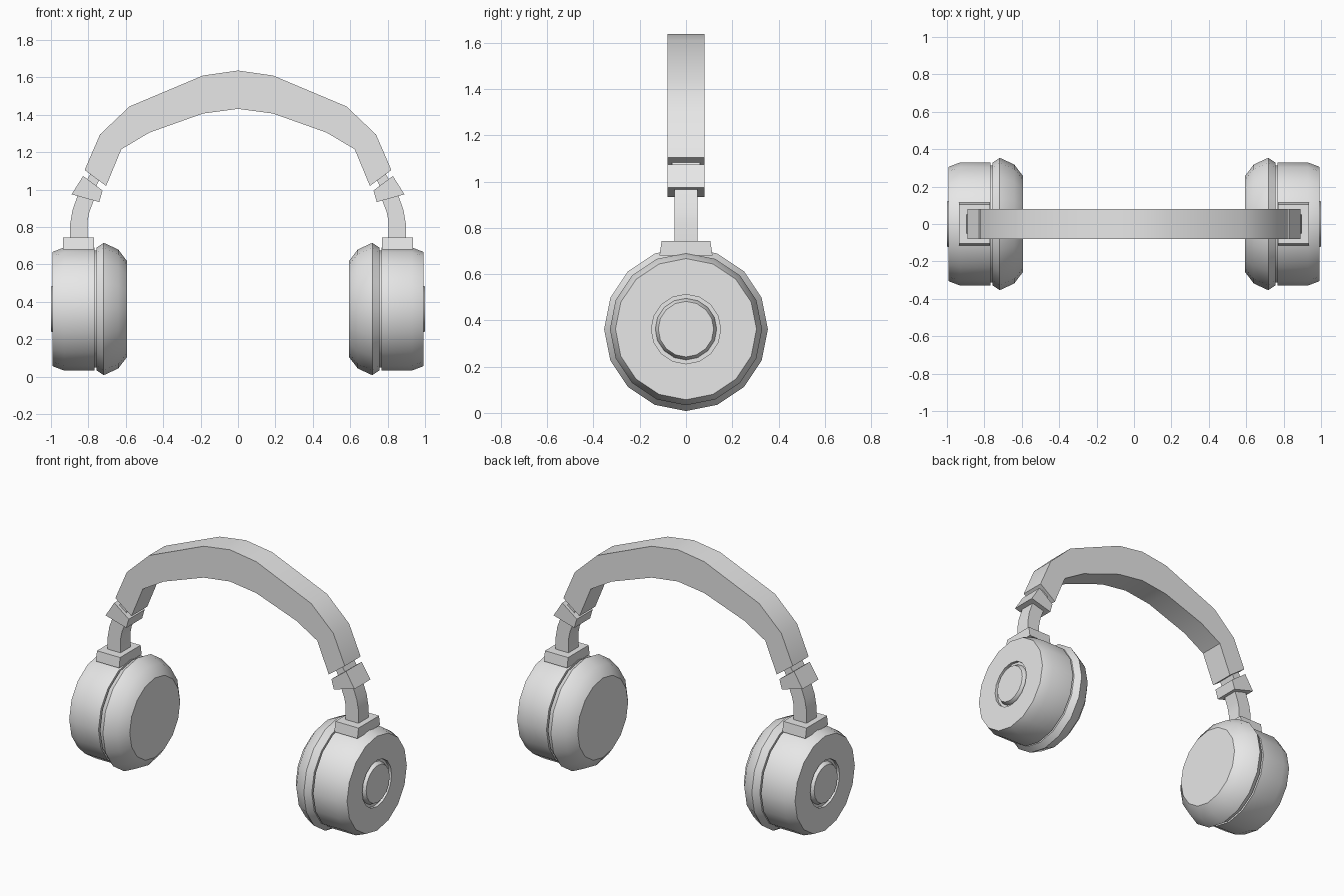
import bpy, bmesh, math

cube = bpy.data.objects.get("Cube")
if cube:
    bpy.data.objects.remove(cube, do_unlink=True)

GREY = (0.8, 0.8, 0.8, 1.0)
mat = bpy.data.materials.new("plain grey")
mat.use_nodes = True
mat.diffuse_color = GREY
mat.node_tree.nodes["Principled BSDF"].inputs["Base Color"].default_value = GREY

CUP_Z = 0.362
SIDES = 16


def finish(name, bm):
    """Turn a bmesh into a named object with sharp-edged smooth shading."""
    bmesh.ops.recalc_face_normals(bm, faces=bm.faces)
    mesh = bpy.data.meshes.new(name)
    bm.to_mesh(mesh)
    bm.free()
    mesh.materials.append(mat)
    obj = bpy.data.objects.new(name, mesh)
    bpy.context.collection.objects.link(obj)
    bpy.ops.object.select_all(action="DESELECT")
    obj.select_set(True)
    bpy.context.view_layer.objects.active = obj
    bpy.ops.object.shade_smooth_by_angle(angle=math.radians(30))
    return obj


def lathe(name, profile, side):
    """Revolve (x, radius) points about the ear axis and cap both ends."""
    bm = bmesh.new()
    rings = []
    for x, r in profile:
        angles = [math.tau * i / SIDES for i in range(SIDES)]
        rings.append([bm.verts.new((side * x, r * math.sin(a), CUP_Z + r * math.cos(a)))
                      for a in angles])
    for a, b in zip(rings, rings[1:]):
        for i in range(SIDES):
            j = (i + 1) % SIDES
            bm.faces.new((a[i], a[j], b[j], b[i]))
    bm.faces.new(rings[0])
    bm.faces.new(rings[-1])
    return finish(name, bm)


def strip(name, outer, inner, half_depth, side=1):
    """Sweep a band between an outer and an inner (x, z) line, thick along y."""
    bm = bmesh.new()
    sections = []
    for (xo, zo), (xi, zi) in zip(outer, inner):
        sections.append([bm.verts.new((side * x, y, z)) for x, y, z in (
            (xo, -half_depth, zo), (xo, half_depth, zo),
            (xi, half_depth, zi), (xi, -half_depth, zi))])
    for a, b in zip(sections, sections[1:]):
        for i in range(4):
            j = (i + 1) % 4
            bm.faces.new((a[i], a[j], b[j], b[i]))
    bm.faces.new(sections[0])
    bm.faces.new(sections[-1])
    return finish(name, bm)


def mirrored(points):
    """Continue a half line, ending on the centre, to the other side."""
    return points + [(-x, z) for x, z in reversed(points[:-1])]


# Headband arch
band_outer = [(0.82, 1.105), (0.738, 1.295), (0.58, 1.445), (0.188, 1.61), (0, 1.637)]
band_inner = [(0.705, 1.02), (0.624, 1.216), (0.474, 1.305), (0.188, 1.407), (0, 1.432)]
strip("headband", mirrored(band_outer), mirrored(band_inner), 0.081)

for label, side in (("left", 1), ("right", -1)):
    # Clip under the band end, and the pin joining the two
    strip(label + "_clip", [(0.89, 0.975), (0.828, 1.073)],
          [(0.742, 0.934), (0.724, 0.995)], 0.081, side)
    strip(label + "_band_pin", [(0.82, 1.03), (0.775, 1.11)],
          [(0.77, 0.99), (0.73, 1.08)], 0.06, side)

    # Curved arm from bracket to clip
    strip(label + "_arm",
          [(0.897, 0.70), (0.897, 0.82), (0.885, 0.89), (0.85, 0.99)],
          [(0.805, 0.70), (0.805, 0.83), (0.795, 0.88), (0.765, 0.96)], 0.05, side)

    # Bracket block, wider at its foot
    bm = bmesh.new()
    bmesh.ops.create_cube(bm, size=1)
    for v in bm.verts:
        top = v.co.z > 0
        v.co.x = side * (0.852 + v.co.x * 0.165)
        v.co.y *= 0.21 if top else 0.23
        v.co.z = 0.744 if top else 0.68
    finish(label + "_bracket", bm)

    # Cup shell with a recess for the button in its outer face
    lathe(label + "_cup", [(0.767, 0.30), (0.767, 0.329), (0.93, 0.329), (0.993, 0.305),
                           (0.993, 0.15), (0.975, 0.15), (0.975, 0.10)], side)
    lathe(label + "_button", [(0.97, 0.133), (0.975, 0.133), (1.0, 0.12)], side)

    # Groove core and ear cushion
    lathe(label + "_groove", [(0.74, 0.312), (0.78, 0.312)], side)
    lathe(label + "_cushion", [(0.757, 0.30), (0.757, 0.328), (0.718, 0.354),
                               (0.64, 0.318), (0.594, 0.257)], side)
